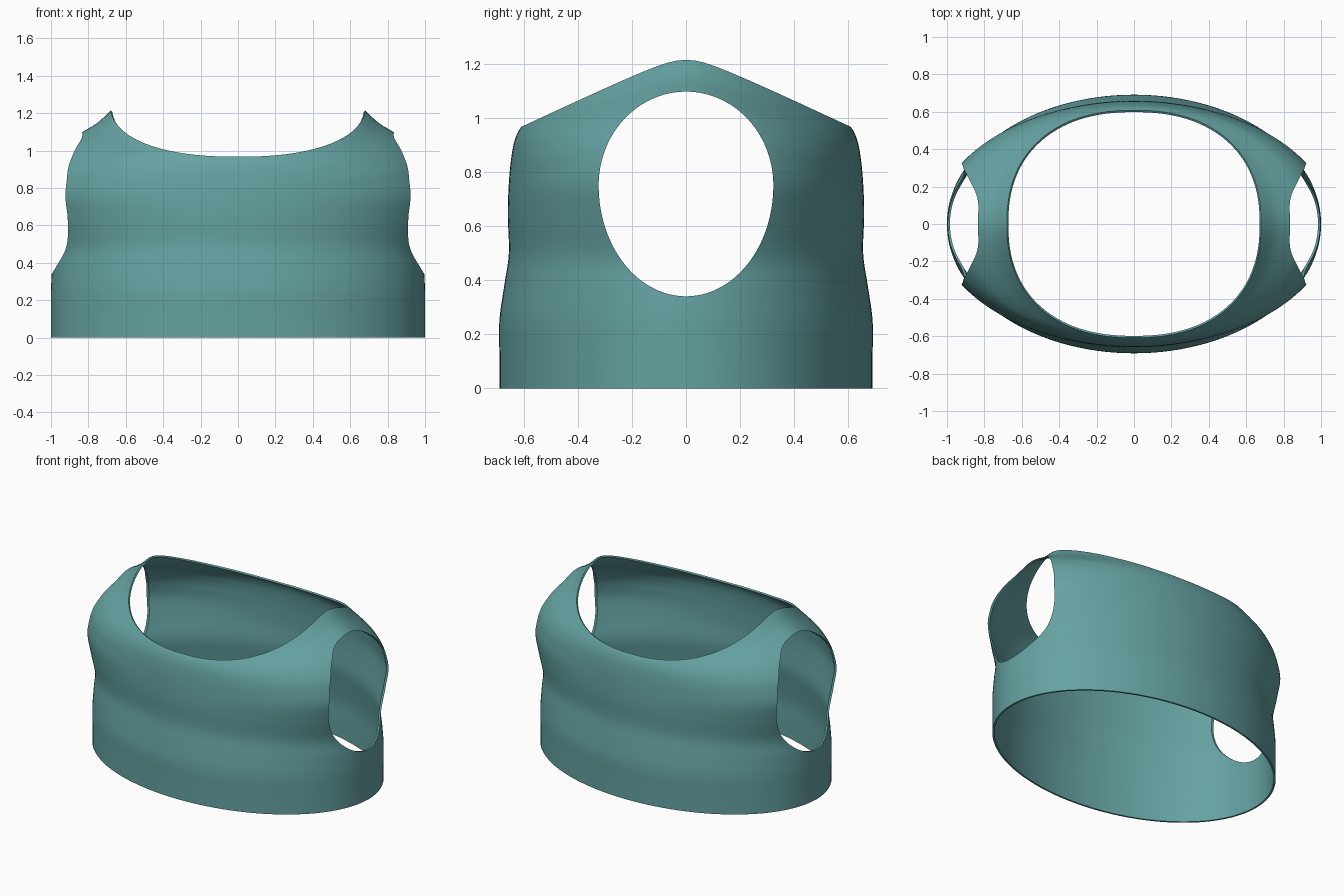
import bpy, bmesh, math

if "Cube" in bpy.data.objects:
    bpy.data.objects.remove(bpy.data.objects["Cube"])

# Profile stations from hem to neck: side radius, side height, front radius, front height
STATIONS = [
    (1.0, 0.0, 0.69, 0.0),
    (1.0, 0.12, 0.69, 0.12),
    (1.0, 0.25, 0.69, 0.25),
    (0.995, 0.36, 0.672, 0.38),
    (0.99, 0.47, 0.655, 0.5),
    (1.03, 0.62, 0.659, 0.64),
    (1.06, 0.78, 0.656, 0.74),
    (1.02, 0.93, 0.65, 0.82),
    (0.93, 1.035, 0.64, 0.89),
    (0.83, 1.10, 0.629, 0.93),
    (0.75, 1.15, 0.618, 0.953),
    (0.68, 1.215, 0.608, 0.968),
]
SEGMENTS, STEPS = 160, 5


def smooth_stations():
    """Catmull-Rom interpolation through the stations."""
    pts, out = STATIONS, []
    last = len(pts) - 1
    for i in range(last):
        p0, p1, p2, p3 = (pts[max(i - 1, 0)], pts[i], pts[i + 1], pts[min(i + 2, last)])
        for k in range(STEPS):
            t = k / STEPS
            out.append([0.5 * (2 * b + (c - a) * t + (2 * a - 5 * b + 4 * c - d) * t * t
                               + (3 * b - a - 3 * c + d) * t ** 3)
                        for a, b, c, d in zip(p0, p1, p2, p3)])
    return out + [list(pts[-1])]


def make_object(name, bm):
    bmesh.ops.recalc_face_normals(bm, faces=bm.faces)
    mesh = bpy.data.meshes.new(name)
    bm.to_mesh(mesh)
    bm.free()
    obj = bpy.data.objects.new(name, mesh)
    bpy.context.collection.objects.link(obj)
    return obj


# Torso shell: elliptical rings that rise toward the shoulders
bm = bmesh.new()
rings = []
levels = smooth_stations()
for j, (rx, zs, ry, zf) in enumerate(levels):
    f = j / (len(levels) - 1)
    power = 2 / (2 + 0.3 * max(0, (f - 0.6) / 0.4))   # slightly squarer neck
    ring = []
    for i in range(SEGMENTS):
        a = 2 * math.pi * i / SEGMENTS
        c, s = math.cos(a), math.sin(a)
        x = math.copysign(abs(c) ** power, c)
        y = math.copysign(abs(s) ** power, s)
        rise = (0.287 - 0.285 * math.sqrt(y * y + 0.02)) / 0.247
        rise = min(1, max(0, rise))
        ring.append(bm.verts.new((rx * x, ry * y, zf + (zs - zf) * rise)))
    rings.append(ring)
for lo, hi in zip(rings, rings[1:]):
    for i in range(SEGMENTS):
        n = (i + 1) % SEGMENTS
        bm.faces.new((lo[i], lo[n], hi[n], hi[i]))
vest = make_object("vest_body", bm)

# Armhole cutter: egg-shaped prism running through both sides
bm = bmesh.new()
egg = []
for i in range(96):
    a = 2 * math.pi * i / 96
    s = math.sin(a)
    egg.append(bm.verts.new((-1.5, 0.323 * math.cos(a), 0.75 + s * (0.347 if s > 0 else 0.41))))
face = bm.faces.new(egg)
ext = bmesh.ops.extrude_face_region(bm, geom=[face])
bmesh.ops.translate(bm, vec=(3, 0, 0),
                    verts=[v for v in ext["geom"] if isinstance(v, bmesh.types.BMVert)])
cutter = make_object("armhole_cutter", bm)
cutter.hide_render = True

# Thin cloth wall, then cut the armholes
bpy.context.view_layer.objects.active = vest
vest.select_set(True)
wall = vest.modifiers.new("wall", "SOLIDIFY")
wall.thickness = 0.012
wall.offset = -1
cut = vest.modifiers.new("armholes", "BOOLEAN")
cut.operation = "DIFFERENCE"
cut.solver = "EXACT"
cut.object = cutter
for name in ("wall", "armholes"):
    bpy.ops.object.modifier_apply(modifier=name)
bpy.data.objects.remove(cutter)
bpy.ops.object.shade_smooth_by_angle(angle=math.radians(40))

# Teal cloth
mat = bpy.data.materials.new("teal_cloth")
mat.diffuse_color = (0.13, 0.36, 0.36, 1)
mat.use_nodes = True
mat.node_tree.nodes["Principled BSDF"].inputs["Base Color"].default_value = mat.diffuse_color
vest.data.materials.append(mat)
